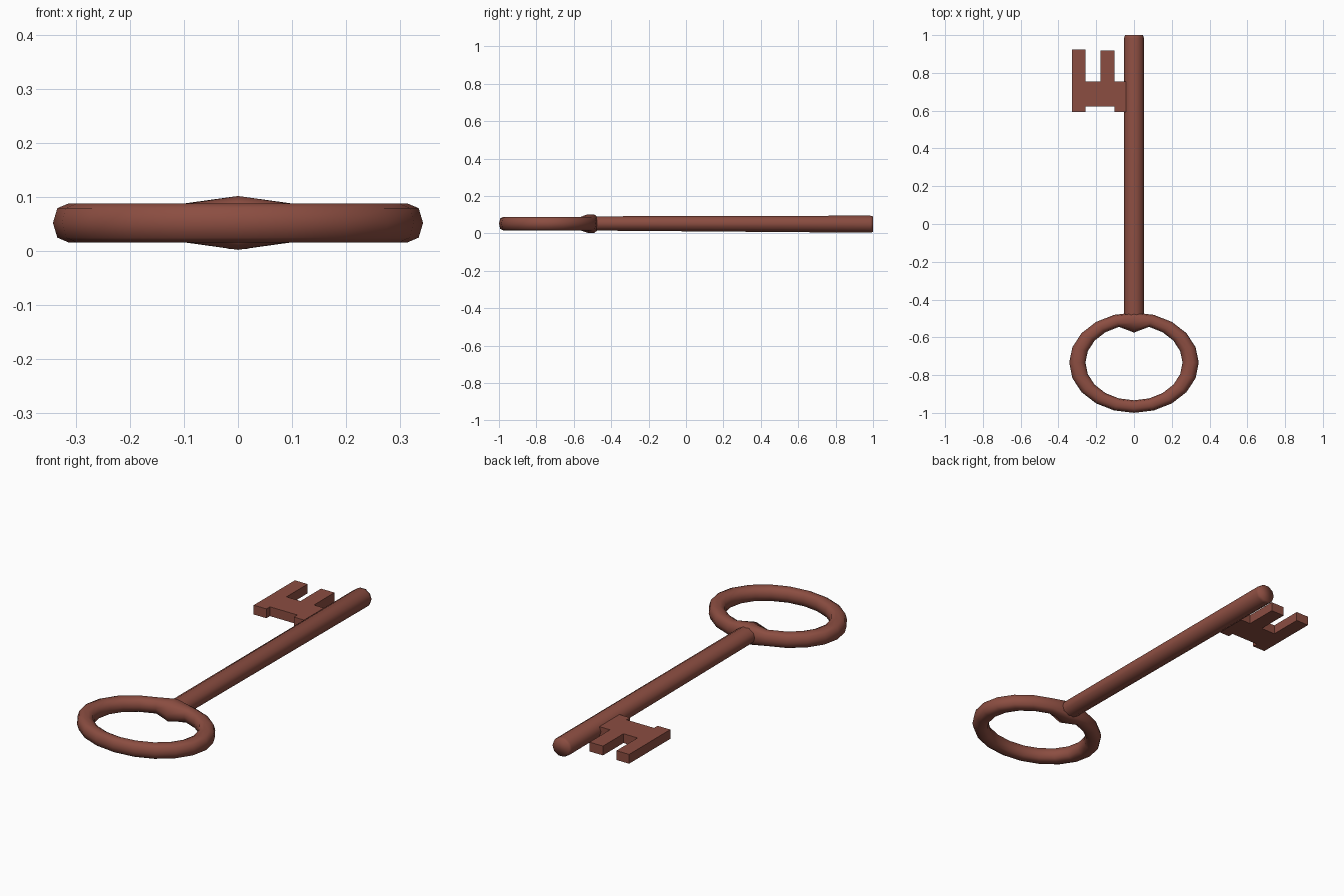
import bpy, bmesh
from math import cos, sin, tau, copysign

cube = bpy.data.objects.get("Cube")
if cube:
    bpy.data.objects.remove(cube)

rust = bpy.data.materials.new("rust_brown")
rust.use_nodes = True
color = (0.26, 0.075, 0.053, 1)
rust.diffuse_color = color
rust.node_tree.nodes["Principled BSDF"].inputs["Base Color"].default_value = color

SIDES = 10


def finish(name, bm, angle):
    bmesh.ops.recalc_face_normals(bm, faces=bm.faces)
    mesh = bpy.data.meshes.new(name)
    bm.to_mesh(mesh)
    bm.free()
    mesh.materials.append(rust)
    obj = bpy.data.objects.new(name, mesh)
    bpy.context.collection.objects.link(obj)
    bpy.ops.object.select_all(action='DESELECT')
    obj.select_set(True)
    bpy.context.view_layer.objects.active = obj
    bpy.ops.object.shade_smooth_by_angle(angle=angle)
    return obj


def loft(name, sections, closed, angle):
    """Skin a list of cross-sections, as a loop or with end caps."""
    bm = bmesh.new()
    rings = [[bm.verts.new(p) for p in section] for section in sections]
    pairs = list(zip(rings, rings[1:]))
    if closed:
        pairs.append((rings[-1], rings[0]))
    else:
        bm.faces.new(rings[0])
        bm.faces.new(rings[-1])
    for a, b in pairs:
        for i in range(SIDES):
            j = (i + 1) % SIDES
            bm.faces.new((a[i], a[j], b[j], b[i]))
    return finish(name, bm, angle)


# Oval bow with a flared collar where it meets the shaft
STATIONS = 20
bow = []
for s in range(STATIONS):
    a = tau * s / STATIONS
    collar = s == STATIONS // 4
    section = []
    for k in range(SIDES):
        t = tau * k / SIDES
        c = cos(t)
        h = copysign(abs(sin(t)) ** 0.6, sin(t)) * 0.0375
        if collar:
            h *= 1.37
            if c < 0:
                c *= 2.2
        r = 1 + 0.143 * c
        section.append((0.3 * r * cos(a), -0.734 + 0.2325 * r * sin(a), 0.0525 + h))
    bow.append(section)
loft("bow_ring", bow, True, 1.4)

# Round shaft, slightly thicker towards the tip, with a softened end
shaft = []
for y, rx, rz, z in ((-0.5, 0.052, 0.04, 0.0535),
                     (0.985, 0.052, 0.048, 0.0495),
                     (1.0, 0.047, 0.044, 0.0495)):
    shaft.append([(rx * cos(tau * k / SIDES), y, z + rz * sin(tau * k / SIDES))
                  for k in range(SIDES)])
loft("shaft", shaft, False, 1.4)

# Flat bit with two prongs and two small feet
outline = [(0, 0.594), (-0.103, 0.594), (-0.103, 0.622), (-0.257, 0.622),
           (-0.257, 0.594), (-0.328, 0.594), (-0.328, 0.923), (-0.257, 0.923),
           (-0.257, 0.754), (-0.178, 0.754), (-0.178, 0.918), (-0.103, 0.918),
           (-0.103, 0.754), (0, 0.754)]
bm = bmesh.new()
face = bm.faces.new([bm.verts.new((x, y, 0.027)) for x, y in outline])
top = bmesh.ops.extrude_face_region(bm, geom=[face])
bmesh.ops.translate(bm, vec=(0, 0, 0.047),
                    verts=[v for v in top["geom"] if isinstance(v, bmesh.types.BMVert)])
finish("key_bit", bm, 0.5)
